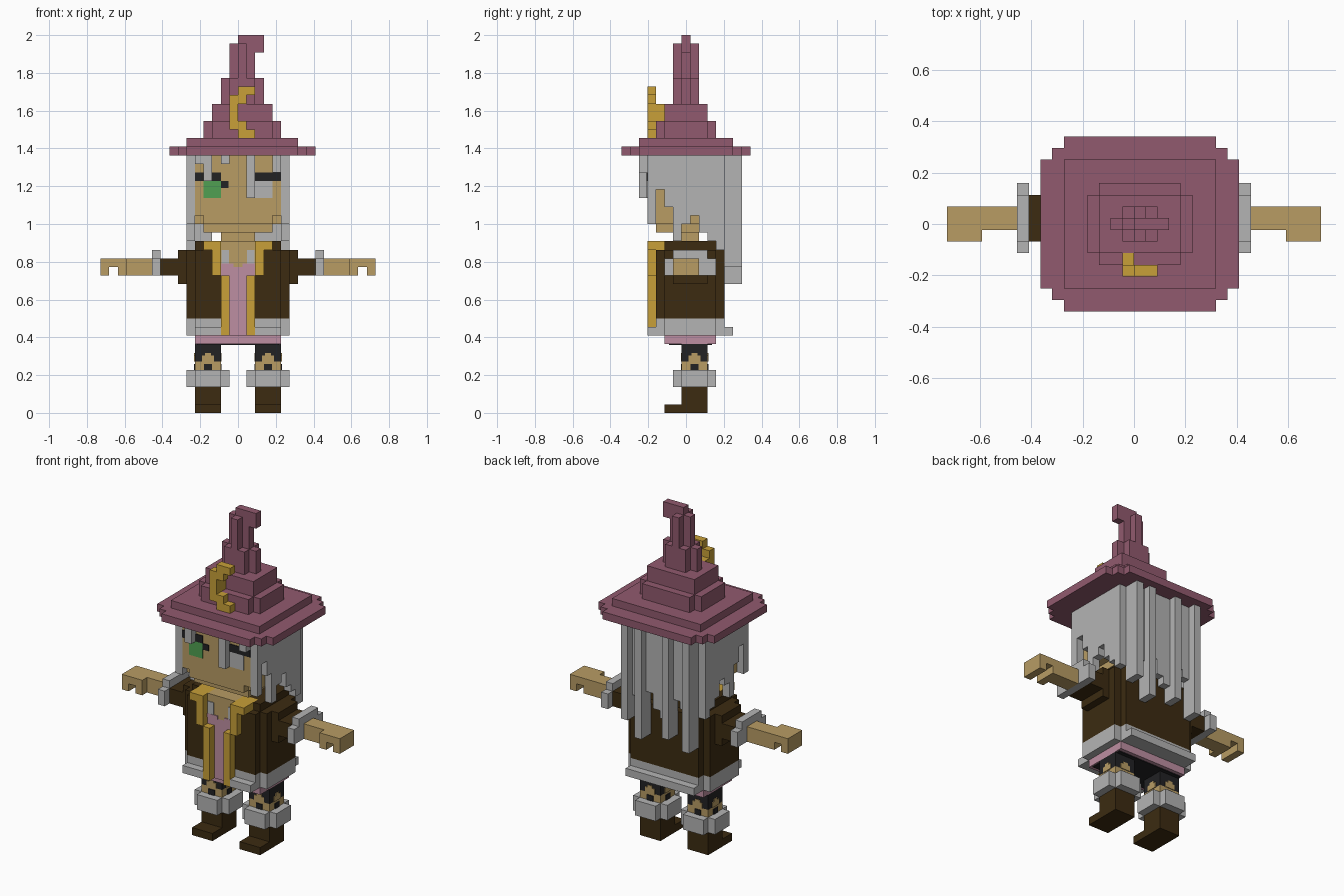
import bpy, bmesh, math
from mathutils import Vector

if "Cube" in bpy.data.objects:
    bpy.data.objects.remove(bpy.data.objects["Cube"])

U = 2 / 44          # one block
taken = set()       # blocks already owned by a part


def srgb(r, g, b):
    f = lambda c: (c / 255 / 12.92) if c < 10 else ((c / 255 + 0.055) / 1.055) ** 2.4
    return (f(r), f(g), f(b), 1)


def mat(name, *rgb):
    m = bpy.data.materials.new(name)
    m.diffuse_color = srgb(*rgb)
    m.use_nodes = True
    m.node_tree.nodes["Principled BSDF"].inputs["Base Color"].default_value = m.diffuse_color
    return m


PLUM = mat("plum", 145, 90, 110)
GOLD = mat("gold", 200, 160, 56)
SKIN = mat("tan", 184, 156, 100)
GREY = mat("grey", 180, 180, 180)
BROWN = mat("dark_brown", 60, 43, 17)
PINK = mat("pink", 190, 143, 162)
BLACK = mat("black", 34, 34, 36)
GREEN = mat("green", 80, 160, 82)


def finish(name, bm, material):
    me = bpy.data.meshes.new(name)
    bm.to_mesh(me)
    bm.free()
    me.materials.append(material)
    ob = bpy.data.objects.new(name, me)
    bpy.context.collection.objects.link(ob)
    return ob


def part(name, material, boxes):
    """Union of block boxes (x0,x1,y0,y1,z0,z1); only the outer skin is built."""
    cells = set()
    for x0, x1, y0, y1, z0, z1 in boxes:
        j0, j1 = math.floor(y0 + 0.5), math.floor(y1 + 0.5)
        cells |= {(i, j, k) for i in range(x0, x1) for j in range(j0, j1) for k in range(z0, z1)}
    cells -= taken
    taken.update(cells)
    bm = bmesh.new()
    for c in cells:
        for axis in range(3):
            for s in (-1, 1):
                n = list(c)
                n[axis] += s
                if tuple(n) in cells:
                    continue
                centre = Vector((c[0] + 0.5, c[1], c[2] + 0.5))
                nv, a, b = Vector((0, 0, 0)), Vector((0, 0, 0)), Vector((0, 0, 0))
                nv[axis], a[(axis + 1) % 3], b[(axis + 2) % 3] = s * 0.5, s * 0.5, 0.5
                bm.faces.new([bm.verts.new((centre + nv + p * a + q * b) * U)
                              for p, q in ((-1, -1), (1, -1), (1, 1), (-1, 1))])
    bmesh.ops.remove_doubles(bm, verts=bm.verts, dist=1e-4)
    bmesh.ops.dissolve_limit(bm, angle_limit=0.01, verts=bm.verts, edges=bm.edges)
    return finish(name, bm, material)


def plate(name, material, x0, x1, y0, y1, z0, z1):
    """Thin painted detail, free block coordinates."""
    bm = bmesh.new()
    bmesh.ops.create_cube(bm, size=1)
    for v in bm.verts:
        v.co = ((x0 + x1) / 2 + v.co.x * (x1 - x0), (y0 + y1) / 2 + v.co.y * (y1 - y0),
                (z0 + z1) / 2 + v.co.z * (z1 - z0))
        v.co *= U
    return finish(name, bm, material)


def flip(b):
    return (-b[1], -b[0]) + tuple(b[2:])


def both(boxes):
    return boxes + [flip(b) for b in boxes]


# hat: clipped brim, stepped cone, crooked tip
part("hat", PLUM, [
    (-8, 9, -5.5, 5.5, 30, 31), (-7, 8, -6.5, 6.5, 30, 31), (-6, 7, -7.5, 7.5, 30, 31),
    (-6, 7, -5.5, 5.5, 31, 32),
    (-4, 5, -2.5, 2.5, 32, 34), (-3, 4, -3.5, 3.5, 32, 34),
    (-3, 4, -2.5, 2.5, 34, 36),
    (-2, 3, -0.5, 0.5, 36, 39), (-1, 2, -1.5, 1.5, 36, 39),
    (-1, 2, -0.5, 0.5, 39, 43), (0, 1, -1.5, 1.5, 39, 43),
    (0, 3, -0.5, 0.5, 43, 44), (2, 3, -0.5, 0.5, 42, 43)])

# crescent on the hat
part("hat_crescent", GOLD, [
    (0, 2, -4.5, -3.5, 37, 38), (-1, 1, -4.5, -3.5, 36, 37), (-1, 0, -4.5, -2.5, 34, 36),
    (-1, 1, -4.5, -3.5, 33, 34), (0, 2, -4.5, -3.5, 32, 33)])

# head and neck
part("head", SKIN, [
    (-5, 5, -4.5, 4.5, 23, 30), (-5, 5, -3.5, 3.5, 22, 23), (-4, 4, -4.5, 4.5, 22, 23),
    (-4, 4, -3.5, 3.5, 21, 22), (-2, 2, -1.5, 1.5, 19, 21)])

# side hair with ragged ends
ends = [22, 26, 24, 20, 22, 23, 21, 20, 19]
part("side_hair", GREY, both([(5, 6, j - 4.5, j - 3.5, e, 30) for j, e in enumerate(ends)]))

# back hair and its long strands
ends = [18, 20, 21, 20, 18, 19, 21, 18, 20, 18]
part("back_hair", GREY, [(i - 5, i - 4, 4.5, 5.5, e, 30) for i, e in enumerate(ends)]
     + [(x, x + 1, 4.5, 6.5, z, 30) for x, z in ((-5, 15), (-2, 16), (2, 15), (4, 17))])

# fringe
part("fringe", GREY, [(x, x + 1, -5.5, -4.5, z, 30)
                      for x, z in ((-5, 29), (-4, 27), (-2, 29), (1, 25), (4, 28))])

# face details
F = (-4.6, -4.5)
plate("left_eye", GREEN, -4, -2, *F, 25, 27)
plate("right_eye", GREY, 2, 4, *F, 25, 27)
plate("left_brow", BLACK, -5, -2, *F, 27, 28)
plate("left_lash", BLACK, -2, -1.1, *F, 26.2, 27)
plate("right_brow", BLACK, 2, 5, *F, 27, 28)

# gold jacket trim and collar
part("jacket_trim", GOLD, both([
    (1, 2, -4.5, -3.5, 9, 16), (2, 3, -4.5, -3.5, 16, 20),
    (2, 4, -4.5, -1.5, 19, 20)]))

# dress and chest
part("dress", PINK, [(-2, 2, -3.5, 0.5, 9, 17), (-5, 5, -2.5, 3.5, 8, 9)])
part("chest", SKIN, [(-2, 2, -3.5, 0.5, 17, 20)])
for s in (-1, 1):
    plate("chest_lock", GREY, 1.5 * s - 0.45, 1.5 * s + 0.45, -3.6, -3.5, 17, 19)
    plate("dress_edge", PINK, 1.25 * s - 0.75, 1.25 * s + 0.75, -3.62, -3.5, 16.9, 17.4)
plate("underwear", BLACK, -4.8, 4.8, -2, 3, 7.9, 8)

# jacket body, hem and sleeves
part("jacket_hem", GREY, [(-6, 6, -2.5, 3.5, 9, 11), (-5, 5, -3.5, 4.5, 9, 11),
                          (-5, 5, 4.5, 5.5, 9, 10)] + both([(2, 5, -4.5, -3.5, 9, 10)]))
part("jacket", BROWN, [(-6, 6, -2.5, 3.5, 11, 19), (-5, 5, -3.5, 4.5, 11, 19),
                       (-5, 5, -2.5, 3.5, 19, 20)])

for side, m in (("left", flip), ("right", tuple)):
    # arm
    part(side + "_sleeve", BROWN, [m(b) for b in [
        (6, 7, -1.5, 2.5, 15, 19), (7, 9, -1.5, 2.5, 16, 18)]])
    part(side + "_cuff", GREY, [m(b) for b in [
        (9, 10, -1.5, 2.5, 16, 19), (9, 10, -2.5, 3.5, 16, 18)]])
    part(side + "_hand", SKIN, [m(b) for b in [
        (10, 14, -0.5, 1.5, 16, 18), (13, 16, -1.5, 1.5, 17, 18),
        (13, 14, -1.5, 1.5, 16, 18), (15, 16, -1.5, 1.5, 16, 18)]])
    # leg
    part(side + "_stocking", BLACK, [m((2, 5, -0.5, 2.5, 6, 8))])
    part(side + "_knee", SKIN, [m((2, 5, -0.5, 2.5, 5, 6))])
    part(side + "_boot_cuff", GREY, [m(b) for b in [
        (1, 6, -0.5, 2.5, 3, 5), (2, 5, -1.5, 3.5, 3, 5)]])
    part(side + "_boot", BROWN, [m((2, 5, -0.5, 2.5, 0, 3)), m((2, 5, -2.5, 2.5, 0, 1))])
    # stocking pattern: tan arch with a dark spot, wrapped around the leg
    for k, (w, z0, z1, c) in enumerate(((0.7, 6, 6.7, SKIN), (0.35, 6.7, 7, SKIN),
                                        (0.45, 5, 5.7, BLACK))):
        plate(f"{side}_stocking_pattern_{k}", c, *m((3.5 - w, 3.5 + w, -0.6, 2.6, z0, z1)))
        plate(f"{side}_stocking_side_{k}", c, *m((1.9, 5.1, 1 - w, 1 + w, z0, z1)))
